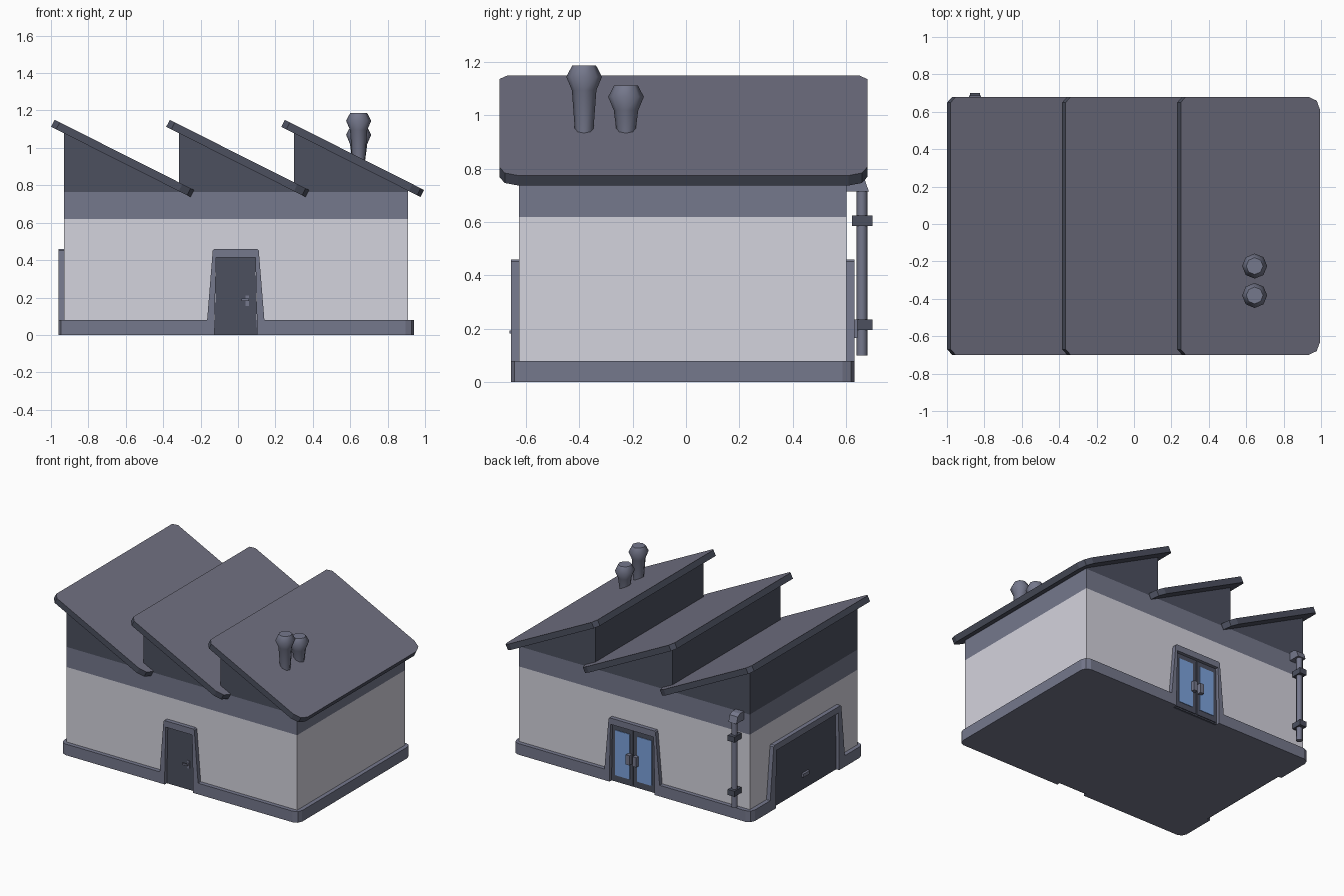
import bpy, bmesh, math
from mathutils import Matrix, Vector

if "Cube" in bpy.data.objects:
    bpy.data.objects.remove(bpy.data.objects["Cube"])


def material(name, rgb):
    lin = [((c / 255 + 0.055) / 1.055) ** 2.4 for c in rgb]
    m = bpy.data.materials.new(name)
    m.diffuse_color = (*lin, 1)
    m.use_nodes = True
    m.node_tree.nodes["Principled BSDF"].inputs["Base Color"].default_value = m.diffuse_color
    return m


WALL = material("pale_wall", (212, 211, 221))
TRIM = material("grey_trim", (117, 120, 140))
DARK = material("dark_slate", (76, 80, 95))
ROOF = material("roof_grey", (113, 113, 130))
GLASS = material("blue_glass", (125, 163, 220))


def finish(name, bm, mats, M=Matrix()):
    bmesh.ops.recalc_face_normals(bm, faces=bm.faces[:])
    bm.transform(M)
    me = bpy.data.meshes.new(name)
    bm.to_mesh(me)
    bm.free()
    ob = bpy.data.objects.new(name, me)
    bpy.context.collection.objects.link(ob)
    for m in mats:
        me.materials.append(m)
    return ob


def prism(name, pts, axis, a, b, mat, M=Matrix()):
    """Extrude a 2D outline along one axis from a to b."""
    place = {'x': lambda p, d: (d, p[0], p[1]),
             'y': lambda p, d: (p[0], d, p[1]),
             'z': lambda p, d: (p[0], p[1], d)}[axis]
    bm = bmesh.new()
    lo = [bm.verts.new(place(p, a)) for p in pts]
    hi = [bm.verts.new(place(p, b)) for p in pts]
    bm.faces.new(lo)
    bm.faces.new(hi)
    n = len(pts)
    for i in range(n):
        j = (i + 1) % n
        bm.faces.new((lo[i], lo[j], hi[j], hi[i]))
    return finish(name, bm, [mat], M)


def rect(u0, u1, v0, v1):
    return [(u0, v0), (u1, v0), (u1, v1), (u0, v1)]


def box(name, x, y, z, mat, M=Matrix()):
    return prism(name, rect(*x, *y), 'z', z[0], z[1], mat, M)


def lathe(name, profile, sides, mat, x, y):
    bm = bmesh.new()
    rings = [[bm.verts.new((x + r * math.cos(2 * math.pi * k / sides),
                            y + r * math.sin(2 * math.pi * k / sides), z))
              for k in range(sides)] for r, z in profile]
    for lo, hi in zip(rings, rings[1:]):
        for k in range(sides):
            j = (k + 1) % sides
            bm.faces.new((lo[k], lo[j], hi[j], hi[k]))
    bm.faces.new(rings[0])
    bm.faces.new(rings[-1])
    ob = finish(name, bm, [mat])
    ob.data.shade_smooth()
    bpy.context.view_layer.objects.active = ob
    ob.select_set(True)
    bpy.ops.object.shade_smooth_by_angle(angle=math.radians(50))
    ob.select_set(False)
    return ob


def corner(cx, cy, r, start, segs):
    return [(cx + r * math.cos(math.radians(start + 90 * i / segs)),
             cy + r * math.sin(math.radians(start + 90 * i / segs)))
            for i in range(segs + 1)]


# Main dimensions
X0, X1, Y0, Y1 = -0.93, 0.91, -0.626, 0.602
CX, CY, OUT = -0.012, -0.013, 0.03
BX0, BX1, BY0, BY1 = X0 - OUT, X1 + OUT, Y0 - OUT, Y1 + OUT
FRONT, BACK, SIDE = 0.113, 0.18, 0.36     # half widths of openings

# Plinth with rounded corners and a notch at each opening
r = 0.045
plan = corner(BX0 + r, BY0 + r, r, 180, 2)
plan += [(CX - FRONT, BY0), (CX - FRONT, Y0), (CX + FRONT, Y0), (CX + FRONT, BY0)]
plan += corner(BX1 - r, BY0 + r, r, 270, 2) + corner(BX1 - r, BY1 - r, r, 0, 2)
plan += [(CX + BACK, BY1), (CX + BACK, Y1), (CX - BACK, Y1), (CX - BACK, BY1)]
plan += corner(BX0 + r, BY1 - r, r, 90, 2)
plan += [(BX0, CY + SIDE), (X0, CY + SIDE), (X0, CY - SIDE), (BX0, CY - SIDE)]
prism("plinth", plan, 'z', 0, 0.08, TRIM)

# Walls, upper band and sawtooth gables
box("walls", (X0, X1), (Y0, Y1), (0.08, 0.62), WALL)
box("upper_band", (X0, X1), (Y0, Y1), (0.62, 0.765), TRIM)
STEP = 0.615
teeth = [(X0, 0.765)]
for i in range(3):
    xs = X0 + i * STEP
    teeth += [(xs, 1.085), (min(xs + STEP, X1), 0.775)]
teeth.append((X1, 0.765))
prism("sawtooth_gables", teeth, 'y', Y0, Y1, DARK)

# Roof slabs: pale top, dark edges
d = Vector((0.745, 0, -0.375))
L = d.length
d.normalize()
n = Vector((-d.z, 0, d.x))
RY0, RY1 = -0.70, 0.68
c, q = 0.03, 0.07
slab = corner(c, RY0 + c, c, 180, 1) + corner(L - q, RY0 + q, q, 270, 2)
slab += corner(L - q, RY1 - q, q, 0, 2) + corner(c, RY1 - c, c, 90, 1)
for i in range(3):
    M = Matrix(((d.x, 0, n.x, -0.98 + i * STEP), (0, 1, 0, 0),
                (d.z, 0, n.z, 1.15), (0, 0, 0, 1)))
    ob = prism(f"roof_slab_{i + 1}", slab, 'z', -0.042, 0, DARK, M)
    ob.data.materials.append(ROOF)
    for f in ob.data.polygons:
        f.material_index = 1 if f.normal.z > 0.5 else 0


# Tapered door surrounds, built facing -y and turned to each side
def surround(name, half, outer, taper, M):
    ob, ot, it = outer, outer - taper, half - 0.008
    pts = [(-ob, 0.08), (-ot, 0.452), (-ot + 0.008, 0.46)]
    pts += [(-u, z) for u, z in reversed(pts)]
    pts += [(half, 0.08), (it, 0.415), (-it, 0.415), (-half, 0.08)]
    prism(name + "_surround", pts, 'y', -OUT, 0.01, TRIM, M)
    prism(name + "_leaf", [(-half, 0), (half, 0), (it, 0.415), (-it, 0.415)],
          'y', -0.006, 0.01, DARK, M)


MF = Matrix.Translation((CX, Y0, 0))
MB = Matrix.Translation((CX, Y1, 0)) @ Matrix.Rotation(math.pi, 4, 'Z')
ML = Matrix.Translation((X0, CY, 0)) @ Matrix.Rotation(-math.pi / 2, 4, 'Z')
surround("front_door", FRONT, 0.153, 0.03, MF)
surround("back_door", BACK, 0.22, 0.033, MB)
surround("garage_door", SIDE, 0.425, 0.04, ML)

# Front door handle
box("front_handle_plate", (0.052, 0.072), (-0.012, 0), (0.155, 0.21), TRIM, MF)
box("front_handle_lever", (0.03, 0.07), (-0.036, -0.026), (0.182, 0.194), TRIM, MF)
box("front_handle_stem", (0.056, 0.068), (-0.03, -0.01), (0.182, 0.194), TRIM, MF)

# Glazed double door at the back
for s, side in ((-1, "left"), (1, "right")):
    span = lambda a, b: tuple(sorted((s * a, s * b)))
    box(side + "_leaf_frame", span(0.006, 0.165), (-0.012, 0), (0.01, 0.405), DARK, MB)
    box(side + "_glass", span(0.03, 0.145), (-0.016, 0), (0.05, 0.375), GLASS, MB)
    box(side + "_pull", span(0.012, 0.042), (-0.042, -0.01), (0.165, 0.235), TRIM, MB)

# Garage door handle
box("garage_handle", (-0.035, 0.035), (-0.022, 0), (0.095, 0.12), TRIM, ML)

# Downpipe with hopper and brackets
PX, PY = -0.85, 0.66
lathe("downpipe", [(0.02, 0.10), (0.02, 0.73)], 8, TRIM, PX, PY)
prism("downpipe_hopper", [(0.60, 0.715), (0.686, 0.715), (0.67, 0.76), (0.645, 0.775), (0.60, 0.775)],
      'x', PX - 0.032, PX + 0.032, TRIM)
for z in (0.215, 0.605):
    box("downpipe_bracket", (PX - 0.027, PX + 0.027), (0.622, 0.70),
        (z - 0.02, z + 0.02), DARK)

# Roof vents
for name, y, neck, top in (("tall_vent", -0.382, 1.095, 1.187), ("short_vent", -0.225, 1.02, 1.112)):
    lathe(name, [(0.033, 0.92), (0.046, neck), (0.067, neck + 0.05), (0.045, top)],
          8, TRIM, 0.645, y)
